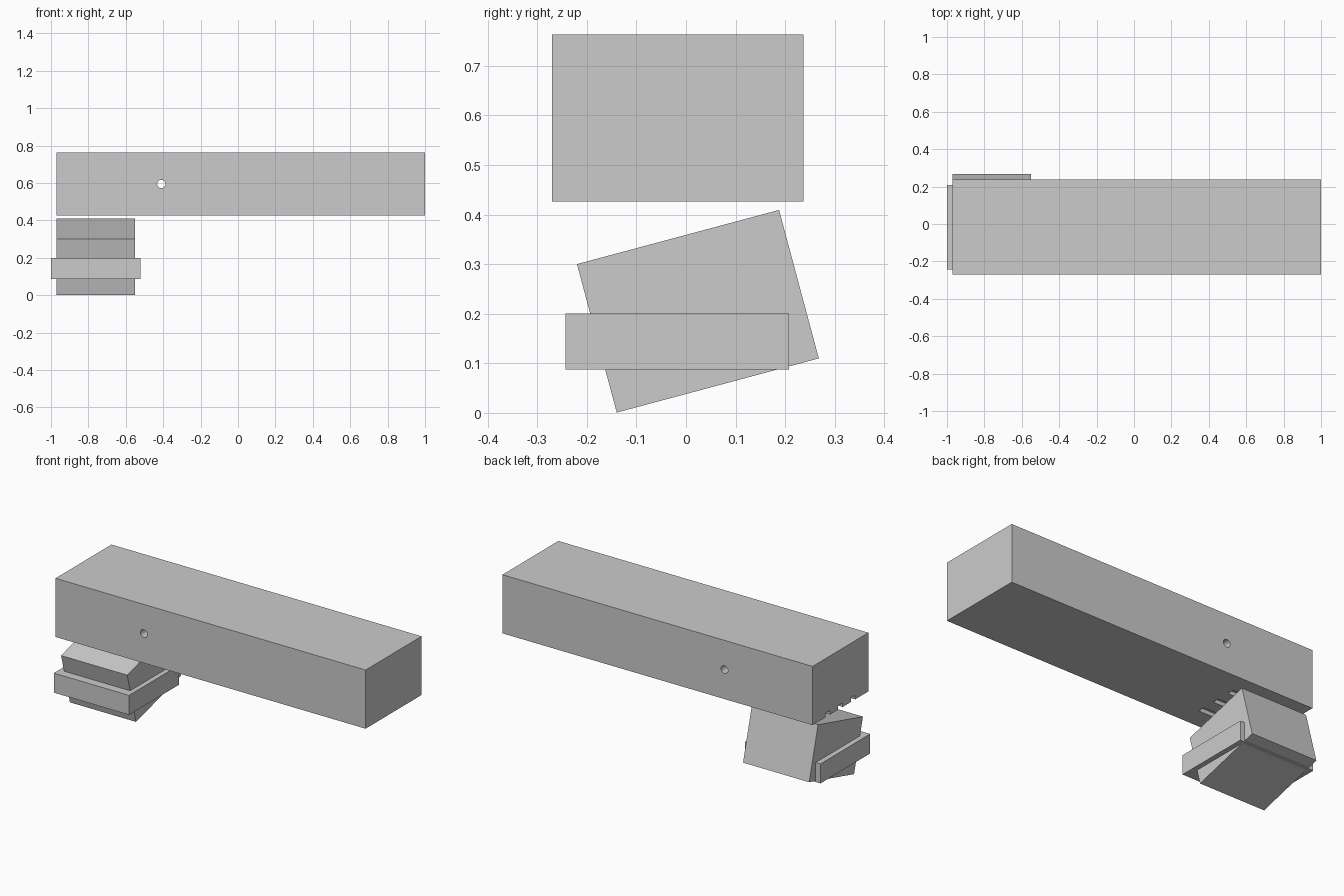
import bpy
import math

default = bpy.data.objects.get("Cube")
if default:
    bpy.data.objects.remove(default, do_unlink=True)

grey = bpy.data.materials.new("plain grey")
grey.use_nodes = True
colour = (0.6, 0.6, 0.6, 1)
grey.diffuse_color = colour
grey.node_tree.nodes["Principled BSDF"].inputs["Base Color"].default_value = colour


def box(name, low, high, tilt=0):
    """Box between two corners, turned about x through its centre."""
    centre = [(a + b) / 2 for a, b in zip(low, high)]
    bpy.ops.mesh.primitive_cube_add(size=1, location=centre, rotation=(tilt, 0, 0))
    ob = bpy.context.object
    ob.name = name
    ob.scale = [b - a for a, b in zip(low, high)]
    bpy.ops.object.transform_apply(location=False, rotation=False, scale=True)
    ob.data.materials.append(grey)
    return ob


def cut(target, cutter):
    """Subtract the cutter from the target, then discard it."""
    cutter.hide_render = True
    mod = target.modifiers.new("cut", "BOOLEAN")
    mod.operation = "DIFFERENCE"
    mod.solver = "EXACT"
    mod.object = cutter
    bpy.context.view_layer.objects.active = target
    bpy.ops.object.modifier_apply(modifier=mod.name)
    bpy.data.objects.remove(cutter, do_unlink=True)


# Long beam
beam = box("beam", (-0.97, -0.27, 0.426), (1.0, 0.237, 0.763))

# Round hole from front to back
bpy.ops.mesh.primitive_cylinder_add(vertices=32, radius=0.022, depth=1,
                                    location=(-0.41, 0, 0.595),
                                    rotation=(math.pi / 2, 0, 0))
hole = bpy.context.object
hole.data.materials.append(grey)
cut(beam, hole)

# Three grooves under the beam, open at the end
for y in (-0.13, -0.016, 0.098):
    cut(beam, box("groove", (-1.1, y - 0.02, 0.3), (-0.55, y + 0.02, 0.449)))

# Tilted block under the beam
box("tilted_block", (-0.97, -0.187, 0.05), (-0.55, 0.235, 0.36), math.radians(15))

# Level band around the block
box("band", (-1.0, -0.243, 0.088), (-0.522, 0.208, 0.2))
